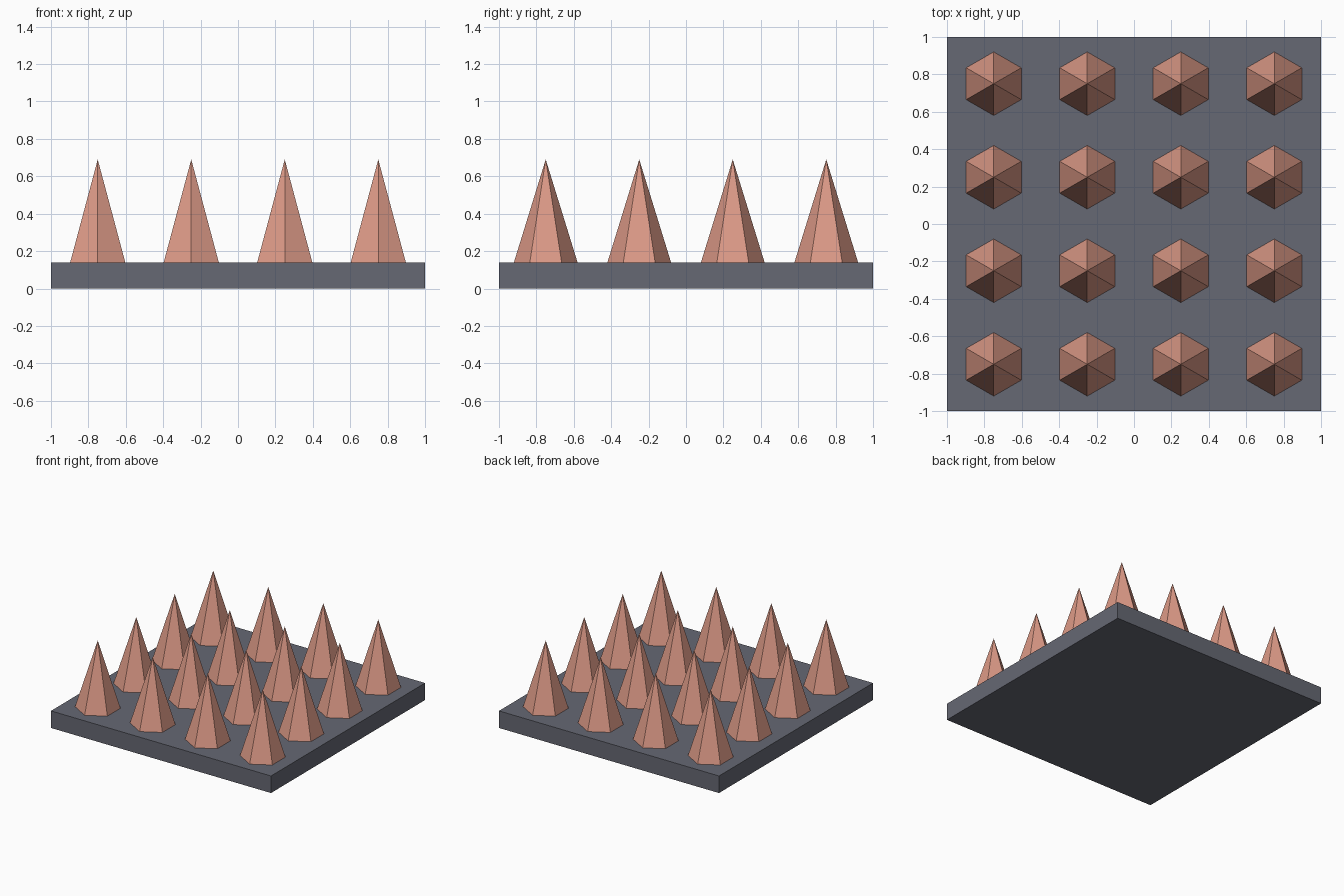
import bpy

if "Cube" in bpy.data.objects:
    bpy.data.objects.remove(bpy.data.objects["Cube"])


def material(name, rgb):
    m = bpy.data.materials.new(name)
    m.diffuse_color = (*rgb, 1.0)
    m.use_nodes = True
    m.node_tree.nodes["Principled BSDF"].inputs["Base Color"].default_value = m.diffuse_color
    return m


slate = material("slate_grey", (0.133, 0.138, 0.172))
clay = material("clay_pink", (0.72, 0.323, 0.242))

PLATE_TOP = 0.14
SPIKE_HEIGHT = 0.55
SPIKE_RADIUS = 0.17

# Square base plate
bpy.ops.mesh.primitive_cube_add(size=1, location=(0, 0, PLATE_TOP / 2))
plate = bpy.context.object
plate.name = "base_plate"
plate.scale = (2, 2, PLATE_TOP)
bpy.ops.object.transform_apply(location=False, rotation=False, scale=True)
plate.data.materials.append(slate)

# Four by four grid of six-sided spikes, corners pointing along y
for row in range(4):
    for col in range(4):
        bpy.ops.mesh.primitive_cone_add(
            vertices=6, radius1=SPIKE_RADIUS, radius2=0, depth=SPIKE_HEIGHT,
            location=(-0.75 + 0.5 * col, -0.75 + 0.5 * row,
                      PLATE_TOP + SPIKE_HEIGHT / 2))
        spike = bpy.context.object
        spike.name = f"spike_{row + 1}_{col + 1}"
        spike.data.materials.append(clay)
